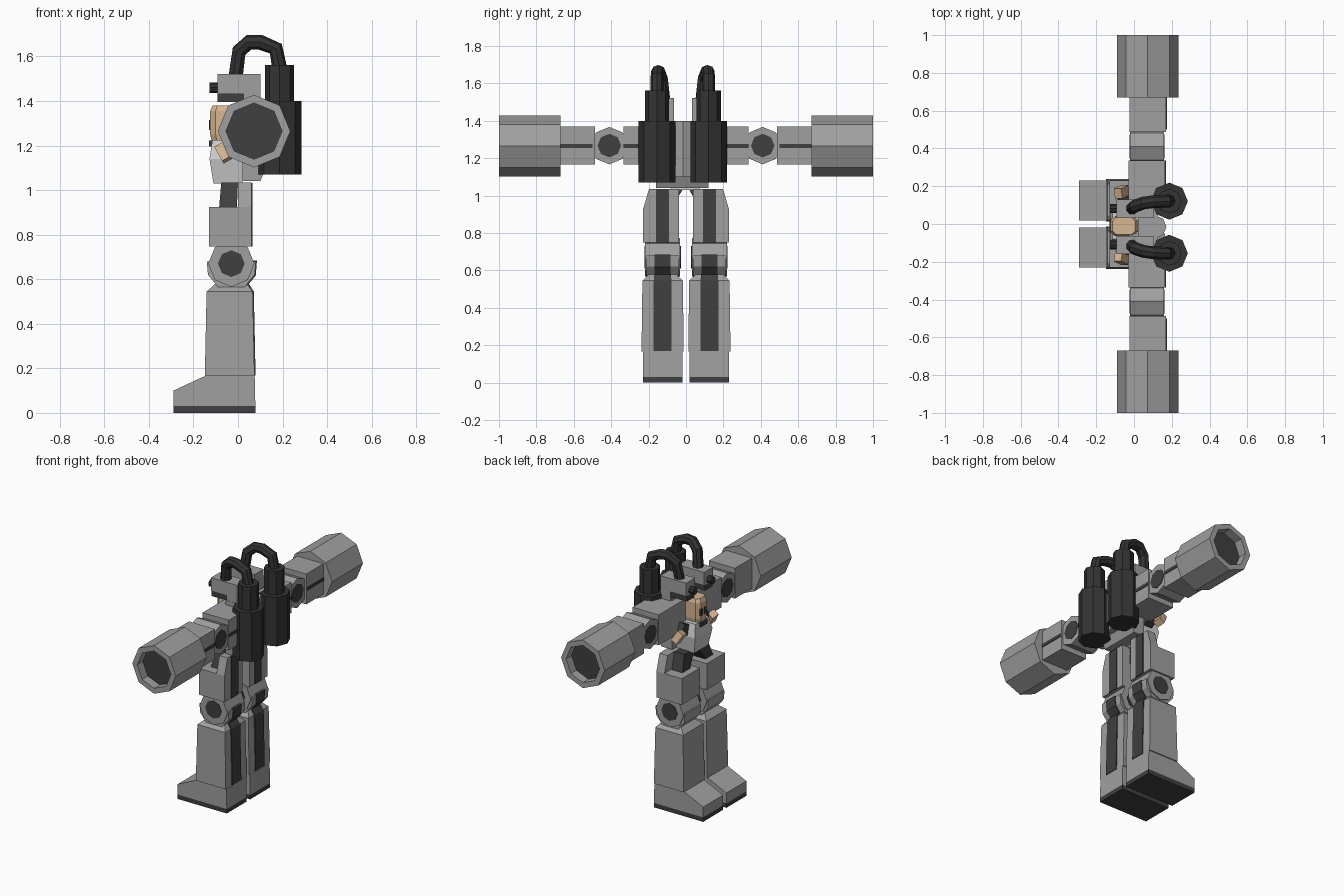
import bpy, bmesh, math
from mathutils import Vector, Matrix

if "Cube" in bpy.data.objects:
    bpy.data.objects.remove(bpy.data.objects["Cube"])


def material(name, r, g, b):
    m = bpy.data.materials.new(name)
    m.diffuse_color = (r, g, b, 1)
    m.use_nodes = True
    m.node_tree.nodes["Principled BSDF"].inputs["Base Color"].default_value = m.diffuse_color
    return m


GREY = material("armour grey", 0.35, 0.35, 0.35)
DARK = material("dark trim", 0.05, 0.05, 0.05)
BLACK = material("tank charcoal", 0.033, 0.033, 0.033)
SKIN = material("skin", 0.68, 0.47, 0.29)
WHITE = material("light shirt", 0.62, 0.62, 0.62)


def loft(name, rings, mat, end_mat=None):
    """Skin a list of equal rings and cap both ends; end_mat colours the last cap."""
    bm = bmesh.new()
    vs = [[bm.verts.new(p) for p in r] for r in rings]
    n = len(vs[0])
    for a, b in zip(vs, vs[1:]):
        for i in range(n):
            bm.faces.new((a[i], a[(i + 1) % n], b[(i + 1) % n], b[i]))
    bm.faces.new(vs[0])
    cap = bm.faces.new(vs[-1])
    if end_mat:
        cap.material_index = 1
    bmesh.ops.recalc_face_normals(bm, faces=bm.faces)
    me = bpy.data.meshes.new(name)
    bm.to_mesh(me)
    bm.free()
    for m in (mat, end_mat):
        if m:
            me.materials.append(m)
    ob = bpy.data.objects.new(name, me)
    bpy.context.collection.objects.link(ob)
    return ob


def rect(x0, x1, y0, y1, z):
    return [(x0, y0, z), (x1, y0, z), (x1, y1, z), (x0, y1, z)]


def box(name, x, y, z, mat):
    return loft(name, [rect(*x, *y, z[0]), rect(*x, *y, z[1])], mat)


def ngon(c, axis, r, n=8):
    out = []
    for i in range(n):
        a = 2 * math.pi * i / n
        u, v = r * math.cos(a), r * math.sin(a)
        d = {'X': (0, u, v), 'Y': (u, 0, v), 'Z': (u, v, 0)}[axis]
        out.append(Vector(c) + Vector(d))
    return out


def prism_y(name, pts, y0, y1, mat):
    return loft(name, [[(x, y, z) for x, z in pts] for y in (y0, y1)], mat)


def tilted_box(name, c, size, rot, mat):
    ob = box(name, *[(-s / 2, s / 2) for s in size], mat)
    m = Matrix.Translation(c)
    for ang, ax in rot:
        m = m @ Matrix.Rotation(math.radians(ang), 4, ax)
    ob.data.transform(m)
    return ob


def span(s, a, b):
    return tuple(sorted((s * a, s * b)))


for s in (-1, 1):
    side = "right" if s > 0 else "left"
    yc = s * 0.125
    # boot
    y = span(s, 0.018, 0.231)
    box(f"sole_{side}", (-0.29, 0.078), y, (0, 0.03), DARK)
    prism_y(f"foot_{side}", [(-0.29, 0.03), (0.078, 0.03), (0.075, 0.165),
                             (-0.15, 0.165), (-0.29, 0.1)], *y, GREY)
    # shin with chamfered top
    loft(f"shin_{side}", [rect(-0.149, 0.074, yc - 0.113, yc + 0.113, 0.165),
                          rect(-0.141, 0.066, yc - 0.108, yc + 0.108, 0.545),
                          rect(-0.09, 0.03, yc - 0.06, yc + 0.06, 0.59)], GREY)
    loft(f"shin_stripe_{side}", [rect(0.06, 0.079, yc - 0.048, yc + 0.048, 0.168),
                                 rect(0.06, 0.071, yc - 0.048, yc + 0.048, 0.545),
                                 rect(0.025, 0.045, yc - 0.043, yc + 0.043, 0.585)], DARK)
    # knee: yoke, round hinge, hinge caps
    prism_y(f"knee_yoke_{side}", [(-0.14, 0.68), (-0.135, 0.62), (-0.09, 0.565), (0.03, 0.565),
                                  (0.075, 0.62), (0.08, 0.68)], yc - 0.087, yc + 0.087, GREY)
    prism_y(f"knee_stripe_{side}", [(0.0, 0.685), (0.0, 0.56), (0.033, 0.56), (0.08, 0.617),
                                    (0.085, 0.685)], yc - 0.043, yc + 0.043, DARK)
    loft(f"knee_hinge_{side}", [ngon((-0.03, yc + d, 0.67), 'Y', 0.104) for d in (-0.094, 0.094)], GREY)
    loft(f"knee_cap_{side}", [ngon((-0.03, yc + d, 0.67), 'Y', 0.06) for d in (-0.097, 0.097)], DARK)
    # thigh: open socket in front, tall tapered back wall
    y = span(s, 0.037, 0.23)
    box(f"thigh_{side}", (-0.13, 0.06), y, (0.748, 0.925), GREY)
    loft(f"thigh_back_{side}", [rect(0.0, 0.06, *y, 0.925),
                                rect(0.0, 0.06, *span(s, 0.037, 0.198), 1.035)], GREY)
    box(f"thigh_stripe_{side}", (0.055, 0.065), (yc - 0.035, yc + 0.035), (0.748, 1.032), DARK)
    # pilot leg
    loft(f"pilot_leg_{side}", [rect(-0.085, -0.005, yc - 0.045, yc + 0.035, 0.92),
                               rect(-0.075, 0.0, s * 0.07 - 0.055, s * 0.07 + 0.055, 1.035)], DARK)

    # arm: shoulder, elbow, forearm
    box(f"upper_arm_{side}", (-0.03, 0.165), span(s, 0.05, 0.335), (1.165, 1.37), GREY)
    box(f"upper_arm_stripe_{side}", (0.16, 0.169), span(s, 0.21, 0.335), (1.255, 1.277), DARK)
    loft(f"elbow_{side}", [ngon((x, s * 0.41, 1.267), 'X', 0.1) for x in (-0.022, 0.158)], GREY)
    loft(f"elbow_cap_{side}", [ngon((x, s * 0.41, 1.267), 'X', 0.063) for x in (-0.025, 0.161)], DARK)
    box(f"forearm_{side}", (-0.025, 0.17), span(s, 0.487, 0.68), (1.165, 1.37), GREY)
    box(f"forearm_stripe_{side}", (0.165, 0.174), span(s, 0.5, 0.672), (1.255, 1.277), DARK)
    # hollow barrel with dark bore
    loft(f"barrel_{side}", [ngon((0.072, s * d, 1.265), 'Y', r) for d, r in
                            ((0.67, 0.163), (1.0, 0.163), (1.0, 0.126), (0.94, 0.126))], GREY, DARK)

    # back tank and hose
    ty = -0.017 + s * 0.138
    loft(f"tank_{side}", [ngon((0.187, ty, z), 'Z', r) for z, r in
                          ((1.07, 0.098), (1.4, 0.098), (1.4, 0.065), (1.562, 0.065))], BLACK)
    cu = bpy.data.curves.new(f"hose_{side}", 'CURVE')
    cu.dimensions = '3D'
    cu.bevel_depth = 0.034
    cu.bevel_resolution = 2
    cu.use_fill_caps = True
    path = [(0.188, 1.54, 0.138), (0.17, 1.635, 0.138), (0.1, 1.664, 0.135), (0.05, 1.664, 0.128),
            (0.005, 1.625, 0.112), (-0.012, 1.5, 0.098)]
    sp = cu.splines.new('POLY')
    sp.points.add(len(path) - 1)
    for p, (x, z, d) in zip(sp.points, path):
        p.co = (x, -0.017 + s * d, z, 1)
    tmp = bpy.data.objects.new("tmp", cu)
    me = bpy.data.meshes.new_from_object(tmp)
    bpy.data.objects.remove(tmp)
    me.materials.clear()
    me.materials.append(BLACK)
    for f in me.polygons:
        f.use_smooth = False
        f.material_index = 0
    bpy.context.collection.objects.link(bpy.data.objects.new(f"hose_{side}", me))

    # block beside the pilot's head, with a lamp in front
    by = -0.015 + s * 0.096
    prism_y(f"head_block_{side}", [(-0.092, 1.522), (0.102, 1.522), (0.102, 1.36), (0.025, 1.36),
                                   (0.025, 1.432), (-0.092, 1.432)], by - 0.048, by + 0.048, GREY)
    box(f"block_underside_{side}", (-0.092, 0.025), (by - 0.04, by + 0.04), (1.395, 1.432), DARK)
    loft(f"lamp_{side}", [ngon((x, by, 1.46), 'X', 0.024) for x in (-0.128, -0.09)], BLACK)

    # pilot arm and hand
    ay = -0.01 + s * 0.105
    tilted_box(f"pilot_sleeve_{side}", (-0.04, ay, 1.19), (0.06, 0.07, 0.07), [(s * 25, 'X')], DARK)
    tilted_box(f"pilot_hand_{side}", (-0.066, s * 0.175 - 0.005, 1.168), (0.045, 0.055, 0.075),
               [(-30, 'Y'), (s * 15, 'X')], SKIN)

# mech body
prism_y("body", [(0.02, 1.04), (0.1, 1.04), (0.125, 1.1), (0.125, 1.4), (0.02, 1.4)], -0.16, 0.12, GREY)
loft("body_spine", [ngon((0.11, -0.015, z), 'Z', 0.062) for z in (1.1, 1.4)], GREY)

# pilot torso and head
loft("pilot_torso", [rect(-0.11, 0.02, -0.08, 0.07, 1.03), rect(-0.128, 0.02, -0.1, 0.085, 1.14),
                     rect(-0.115, 0.02, -0.08, 0.065, 1.225)], WHITE)
loft("pilot_head", [[(-0.055 + x * k, -0.011 + y * k, z) for x, y in
                     ((-0.07, -0.03), (-0.045, -0.053), (0.05, -0.053), (0.075, -0.03),
                      (0.075, 0.03), (0.05, 0.053), (-0.045, 0.053), (-0.07, 0.03))]
                    for z, k in ((1.22, 0.9), (1.25, 1.0), (1.355, 1.0), (1.38, 0.85))], SKIN)
for d in (-0.03, 0.01):
    box("pilot_eye", (-0.131, -0.12), (d - 0.002, d + 0.018), (1.27, 1.315), DARK)
box("pilot_collar", (-0.13, -0.08), (-0.045, 0.025), (1.195, 1.222), DARK)
